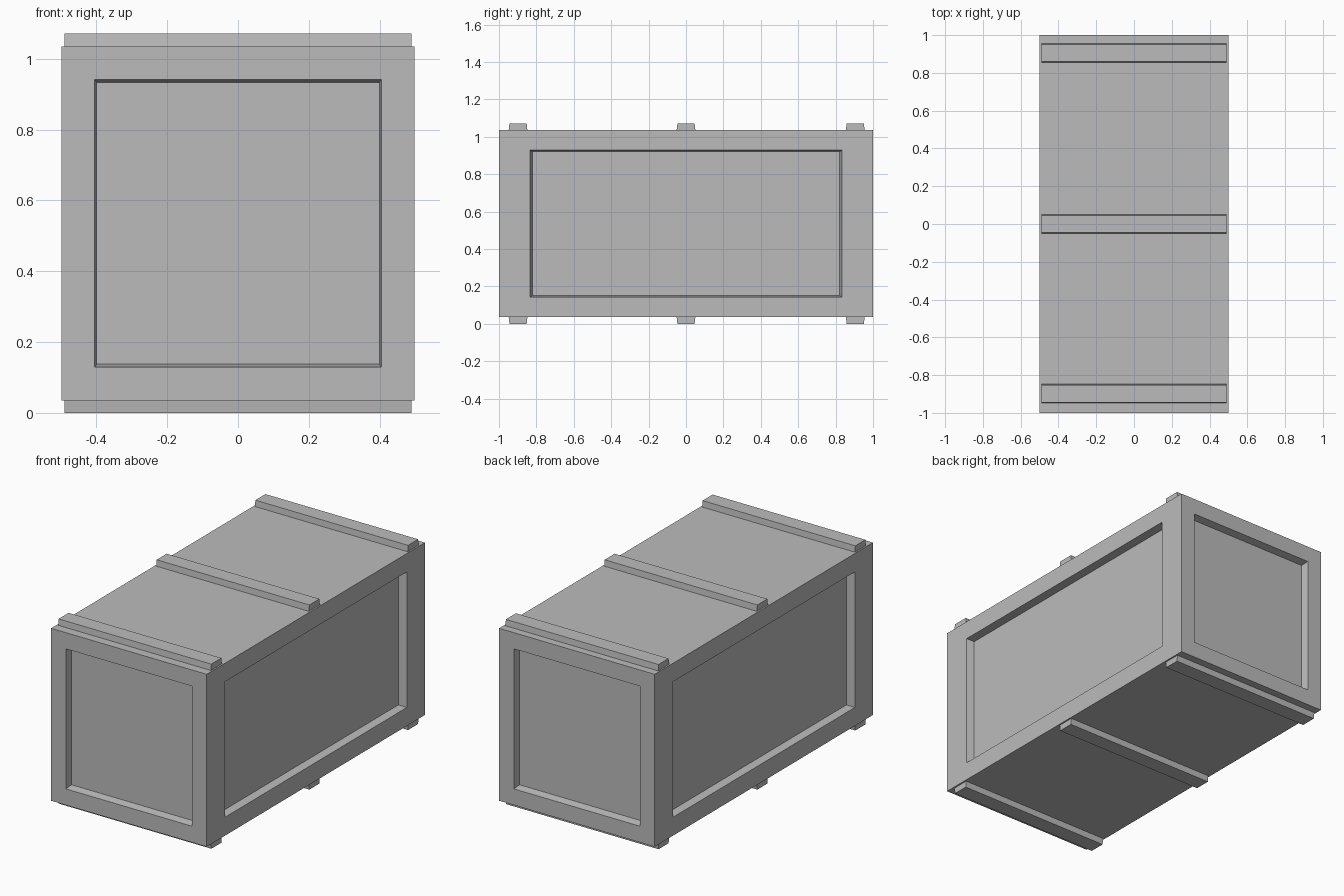
import bpy, bmesh, math
from mathutils import Vector

cube = bpy.data.objects.get("Cube")
if cube:
    bpy.data.objects.remove(cube, do_unlink=True)

MID_Z = 0.5355          # height of the crate's centre
HALF = Vector((0.499, 1.0, 0.5))
BATTEN_H = 0.0355
DEPTH = 0.045           # recess depth of the panels

grey = bpy.data.materials.new("plain_grey")
grey.use_nodes = True
colour = (0.5, 0.5, 0.5, 1)
grey.diffuse_color = colour
grey.node_tree.nodes["Principled BSDF"].inputs["Base Color"].default_value = colour


def make_object(name, bm, location):
    mesh = bpy.data.meshes.new(name)
    bmesh.ops.recalc_face_normals(bm, faces=bm.faces)
    bm.to_mesh(mesh)
    bm.free()
    mesh.materials.append(grey)
    obj = bpy.data.objects.new(name, mesh)
    obj.location = location
    bpy.context.collection.objects.link(obj)
    return obj


def inset_to(bm, face, axis, half_width, half_height, depth):
    """Inset a wall face to a rectangle of the given half sizes, set back by depth."""
    bmesh.ops.inset_individual(bm, faces=[face], thickness=0.01)
    across = 1 - axis
    for v in face.verts:
        v.co[across] = math.copysign(half_width, v.co[across])
        v.co.z = math.copysign(half_height, v.co.z)
        v.co[axis] = math.copysign(HALF[axis] - depth, v.co[axis])


# Crate body with a recessed panel in each of its four walls
bm = bmesh.new()
bmesh.ops.create_cube(bm, size=2)
bmesh.ops.scale(bm, vec=HALF, verts=bm.verts)
bm.normal_update()
walls = [f for f in bm.faces if abs(f.normal.z) < 0.5]
for face in walls:
    if abs(face.normal.y) > 0.5:
        axis, width, height, taper = 1, 0.405, 0.406, 0.006
    else:
        axis, width, height, taper = 0, 0.834, 0.393, 0.012
    inset_to(bm, face, axis, width, height, 0)
    inset_to(bm, face, axis, width - taper, height - 0.008, DEPTH)
make_object("crate_body", bm, (0, 0, MID_Z))


# Battens across the lid and the underside, slightly narrower at the outer face
def batten(name, y, side):
    bm = bmesh.new()
    bmesh.ops.create_cube(bm, size=1)
    for v in bm.verts:
        outer = v.co.z * side > 0
        v.co.x *= 0.98
        v.co.y *= 0.092 if outer else 0.1
        v.co.z *= BATTEN_H
    make_object(name, bm, (0, y, MID_Z + side * (HALF.z + BATTEN_H / 2)))


for place, y in (("front", -0.898), ("middle", 0), ("back", 0.905)):
    batten(place + "_top_batten", y, 1)
    batten(place + "_bottom_batten", y, -1)
